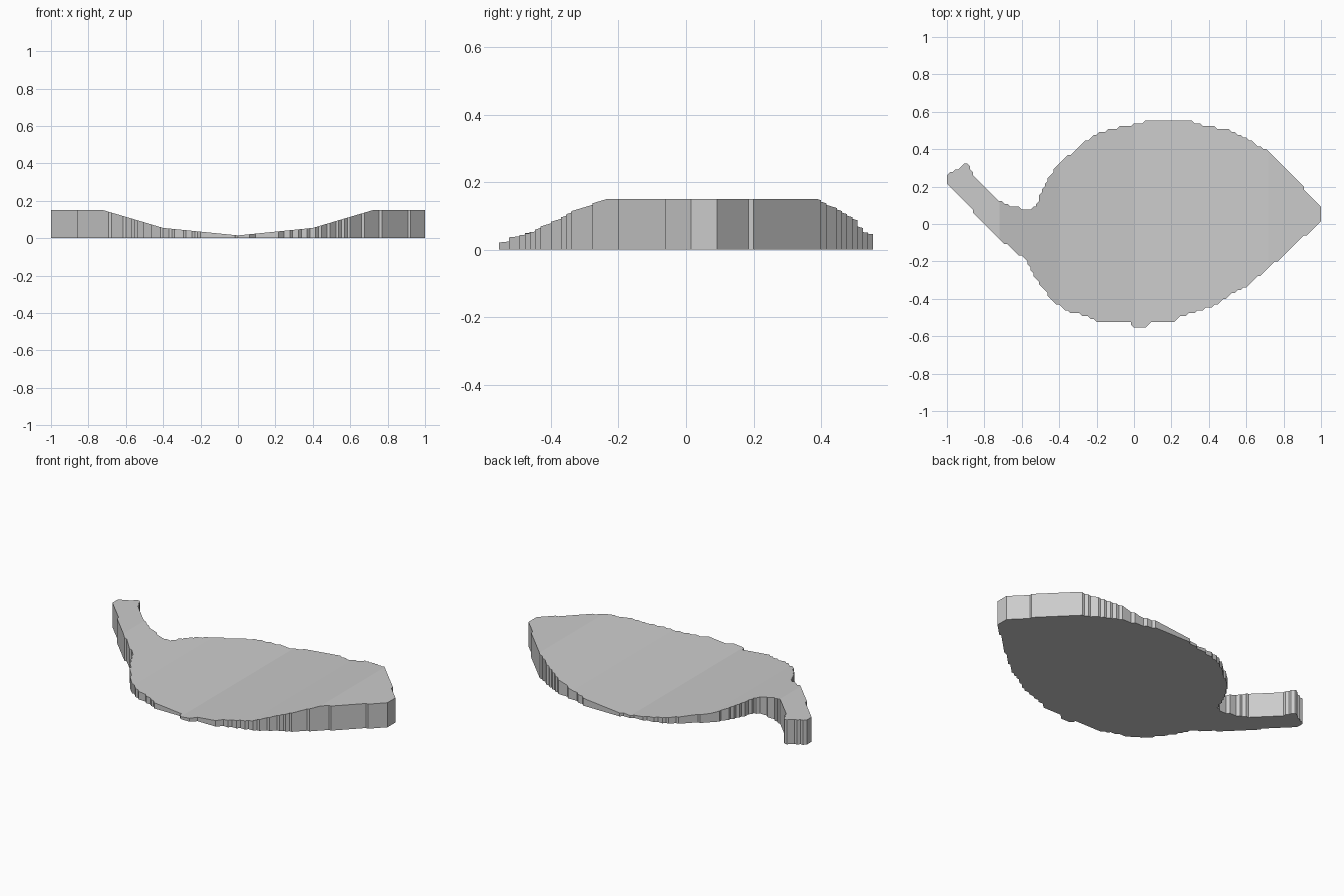
import bpy
import bmesh
from mathutils import Vector

cube = bpy.data.objects.get("Cube")
if cube:
    bpy.data.objects.remove(cube, do_unlink=True)

GRID = 1 / 65  # step size of the jagged leaf edge

# Leaf outline: tip, back edge, stem, front edge
OUTLINE = [
    (1, .02), (1, .09), (.81, .3), (.73, .38), (.6, .46), (.49, .51),
    (.38, .53), (.29, .56), (.07, .56), (-.03, .53), (-.13, .51),
    (-.21, .47), (-.3, .41), (-.4, .33), (-.45, .26), (-.49, .18),
    (-.52, .1), (-.56, .08), (-.65, .1), (-.73, .13), (-.8, .2),
    (-.85, .25), (-.9, .32), (-.95, .3), (-1, .26), (-1, .21),
    (-.72, -.07), (-.57, -.2), (-.54, -.27), (-.49, -.34), (-.45, -.4),
    (-.37, -.46), (-.26, -.5), (-.19, -.53), (-.02, -.53), (0, -.55),
    (.06, -.55), (.09, -.53), (.2, -.53), (.3, -.48), (.41, -.44),
    (.51, -.38), (.62, -.32), (.81, -.15),
]

# Height of the top surface by distance from the middle
HEIGHTS = [(0, .015), (.4, .055), (.72, .15), (1, .15)]


def top_height(x):
    """Linear interpolation of the folded top surface."""
    x = abs(x)
    for (xa, za), (xb, zb) in zip(HEIGHTS, HEIGHTS[1:]):
        if x <= xb:
            return za + (zb - za) * (x - xa) / (xb - xa)
    return HEIGHTS[-1][1]


def stepped_outline(points):
    """Walk the outline on the grid, keeping only the corners."""
    cells = [(round(x / GRID), round(y / GRID)) for x, y in points]
    walk = []
    for start, end in zip(cells, cells[1:] + cells[:1]):
        dx, dy = end[0] - start[0], end[1] - start[1]
        count = max(abs(dx), abs(dy))
        for i in range(count):
            walk.append((start[0] + round(dx * i / count),
                         start[1] + round(dy * i / count)))
    corners = []
    for i, here in enumerate(walk):
        before, after = walk[i - 1], walk[(i + 1) % len(walk)]
        turn = ((here[0] - before[0]) * (after[1] - here[1])
                - (here[1] - before[1]) * (after[0] - here[0]))
        if turn:
            corners.append(Vector((here[0] * GRID, here[1] * GRID, 0)))
    return corners


# Flat leaf shape, split along the fold lines
bm = bmesh.new()
bm.faces.new([bm.verts.new(p) for p in stepped_outline(OUTLINE)])
for fold in (-.72, -.4, 0, .4, .72):
    bmesh.ops.bisect_plane(
        bm, geom=bm.verts[:] + bm.edges[:] + bm.faces[:],
        plane_co=(fold, 0, 0), plane_no=(1, 0, 0))

# Raise the top, thin in the middle and thick at both ends
raised = bmesh.ops.extrude_face_region(bm, geom=bm.faces[:])["geom"]
for item in raised:
    if isinstance(item, bmesh.types.BMVert):
        item.co.z = top_height(item.co.x)
bmesh.ops.recalc_face_normals(bm, faces=bm.faces[:])

mesh = bpy.data.meshes.new("leaf")
bm.to_mesh(mesh)
bm.free()
leaf = bpy.data.objects.new("leaf", mesh)
bpy.context.scene.collection.objects.link(leaf)

# Plain grey material
grey = bpy.data.materials.new("light grey")
grey.use_nodes = True
colour = (.6, .6, .6, 1)
grey.diffuse_color = colour
grey.node_tree.nodes["Principled BSDF"].inputs["Base Color"].default_value = colour
mesh.materials.append(grey)
